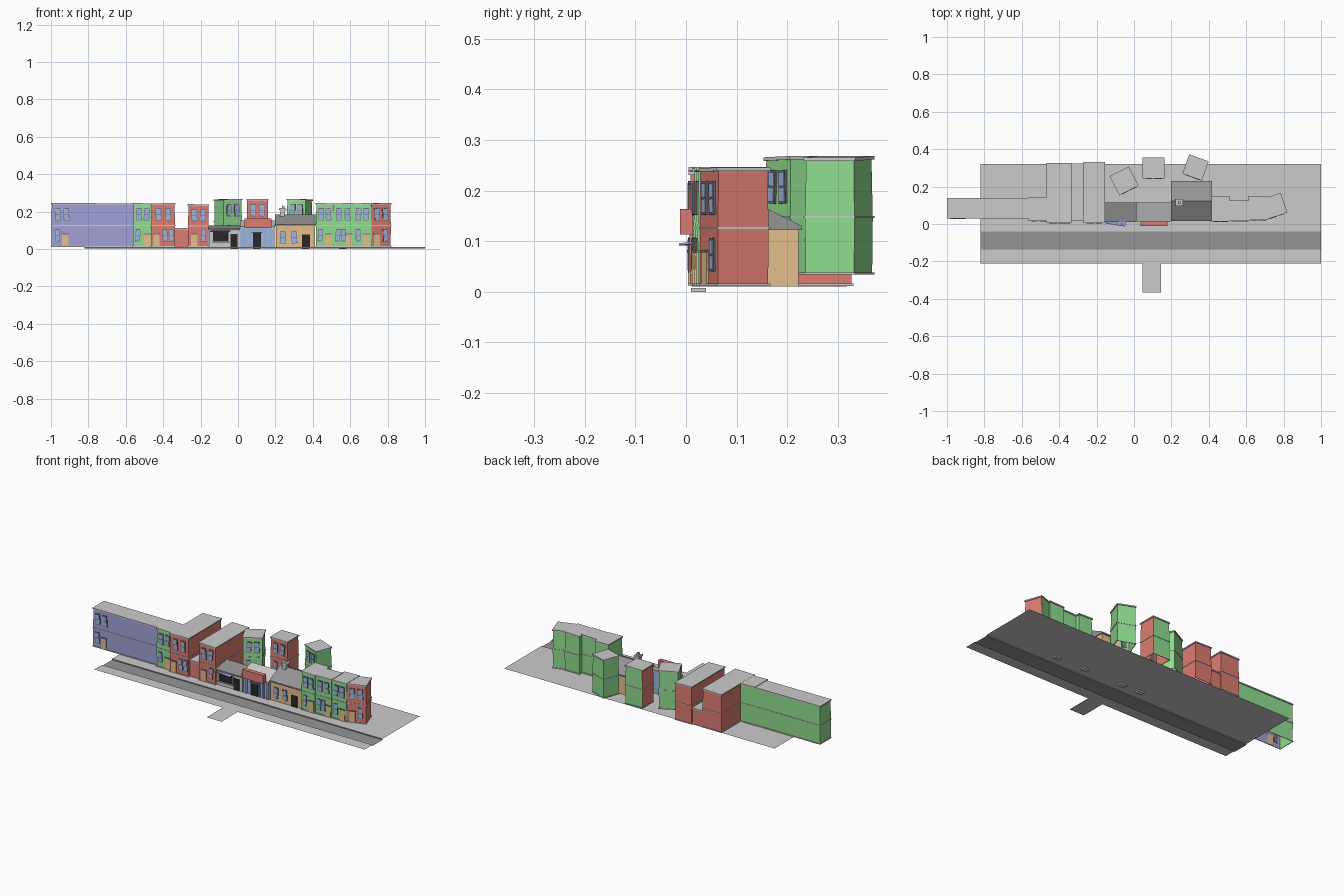
import bpy, bmesh, math, random
from mathutils import Matrix, Vector

if "Cube" in bpy.data.objects:
    bpy.data.objects.remove(bpy.data.objects["Cube"])

random.seed(4)
PALETTE = {
    "red": (0.72, 0.20, 0.17), "green": (0.28, 0.72, 0.28), "blue": (0.36, 0.36, 0.68),
    "orange": (0.76, 0.52, 0.27), "glass": (0.35, 0.47, 0.75), "frame": (0.16, 0.16, 0.19),
    "black": (0.02, 0.02, 0.02), "asphalt": (0.30, 0.30, 0.30), "pale": (0.75, 0.75, 0.75),
    "shop_blue": (0.33, 0.46, 0.68), "awning_blue": (0.25, 0.32, 0.75)}
MATS = {}


def mat(name):
    if name not in MATS:
        MATS[name] = bpy.data.materials.new(name)
        MATS[name].diffuse_color = (*PALETTE[name], 1)
    return MATS[name]


def make(name, verts, faces, cols=None, M=Matrix()):
    """Mesh object; cols is None, one colour, or one colour per face."""
    me = bpy.data.meshes.new(name)
    me.from_pydata([M @ Vector(v) for v in verts], [], faces)
    if isinstance(cols, str):
        cols = [cols] * len(faces)
    if cols:
        used = list(dict.fromkeys(cols))
        for c in used:
            me.materials.append(mat(c))
        for p, c in zip(me.polygons, cols):
            p.material_index = used.index(c)
    ob = bpy.data.objects.new(name, me)
    bpy.context.collection.objects.link(ob)
    return ob


def rect(w, d, z):
    return [(-w/2, -d/2, z), (w/2, -d/2, z), (w/2, d/2, z), (-w/2, d/2, z)]


def loft(name, loops, cols=None, M=Matrix(), caps=False):
    """Skin a stack of four-point loops; side order is front, right, back, left."""
    verts = [p for lp in loops for p in lp]
    faces = [(a*4+i, a*4+(i+1) % 4, a*4+4+(i+1) % 4, a*4+4+i)
             for a in range(len(loops)-1) for i in range(4)]
    if caps:
        n = len(verts)
        faces += [(3, 2, 1, 0), (n-4, n-3, n-2, n-1)]
    return make(name, verts, faces, cols, M)


def box(name, x, y, z, col=None, M=Matrix()):
    """Box from (min, max) pairs."""
    T = M @ Matrix.Translation(((x[0]+x[1])/2, (y[0]+y[1])/2, 0))
    w, d = x[1]-x[0], y[1]-y[0]
    return loft(name, [rect(w, d, z[0]), rect(w, d, z[1])], col, T, True)


def prism(name, x, prof, col=None):
    """Extrude a (y, z) profile along x."""
    n = len(prof)
    verts = [(xx, y, z) for xx in x for y, z in prof]
    faces = [(i, (i+1) % n, n+(i+1) % n, n+i) for i in range(n)]
    faces += [tuple(range(n))[::-1], tuple(range(n, 2*n))]
    return make(name, verts, faces, col)


def window(M, x, y, z, w=0.03, h=0.066):
    """Slightly crooked framed window with a mid bar."""
    W = M @ Matrix.Translation((x, y, z)) @ Matrix.Rotation(random.uniform(-.1, .1), 4, 'Y')
    box("window_frame", (-w/2, w/2), (-.004, .002), (-h/2, h/2), "frame", W)
    for s in (-1, 1):
        box("window_pane", (-w/2+.003, w/2-.003), (-.0055, -.003),
            sorted((s*.0015, s*(h/2-.004))), "glass", W)


def door(M, x, y, z, w=0.034, h=0.064, col="orange"):
    box("door", (x-w/2, x+w/2), (y-.004, y+.002), (z, z+h), col, M)
    box("door_lintel", (x-w/2-.003, x+w/2+.003), (y-.006, y+.002), (z+h, z+h+.005), "frame", M)


def house(c, size, cols, rot=0, z0=.012, h=.228, lay=(.3, .72), low=(.28,), dr=.72, fw=None):
    """Two-storey house; cols = front, right, back, left."""
    w, d = size
    M = Matrix.Translation((c[0], c[1], z0)) @ Matrix.Rotation(math.radians(rot), 4, 'Z')
    loft("house_walls", [rect(w, d, 0), rect(w+.002, d+.002, h*.48), rect(w-.002, d-.002, h)],
         list(cols)*2, M)
    o = .007
    for z in (0, h*.49):
        loft("storey_band", [rect(w, d, z), rect(w+o, d+o, z), rect(w+o, d+o, z+.004),
                             rect(w, d, z+.004)], None, M)
    # roof slab with a slight tilt
    t = random.uniform(-.002, .002)
    slab = [[(x, y, z+t*x/w*2) for x, y, z in rect(w+o, d+o, zz)] for zz in (h-.002, h+.005)]
    loft("roof_slab", slab, None, M, True)
    fw = fw or w
    fx = lambda f: -w/2 + fw*f
    for f in lay:
        window(M, fx(f), -d/2, h*.76)
    for f in low:
        window(M, fx(f), -d/2, h*.27, .026)
    if dr:
        door(M, fx(dr), -d/2, .002)


def span(x, y):
    return ((x[0]+x[1])/2, (y[0]+y[1])/2), (x[1]-x[0], y[1]-y[0])


# ground with a sunken road and a side path
prof = [(.32, .01), (-.04, .01), (-.04, .004), (-.136, .004), (-.136, .01), (-.21, .01)]
gv = [(x, y, z) for y, z in prof for x in (-.82, 1.0)]
make("ground", gv, [(2*i, 2*i+2, 2*i+3, 2*i+1) for i in range(5)],
     ["pale", "asphalt", "asphalt", "asphalt", "pale"]).data.materials[0] = None
make("side_path", [(.045, -.365, .01), (.145, -.365, .01), (.145, -.21, .01), (.045, -.21, .01)],
     [(0, 1, 2, 3)])

G, R = ["green"]*4, ["red"]*4
# left row
house(*span((-.9965, -.545), (.032, .136)), ["blue", "green", "green", "green"],
      fw=.11, low=(.28,), dr=.66)
house(*span((-.56, -.46), (.02, .138)), G, low=(.25,), dr=.74)
house(*span((-.463, -.338), (.008, .322)), R, low=(.58, .85), dr=.22)
house(*span((-.266, -.158), (.008, .327)), R, h=.222, low=(.75,), dr=.3)
# low link between the two deep red houses
box("link_block", (-.338, -.266), (.02, .318), (.011, .105), "red")
box("link_roof", (-.338, -.266), (.015, .323), (.105, .112))

# three towers behind, raised above the ground
house((-.053, .23), (.108, .108), G, rot=27, z0=.034)
house((.104, .299), (.112, .106), ["red", "red", "green", "red"], z0=.034)
house((.329, .302), (.104, .102), G, rot=-20, z0=.034)

# right row
house(*span((.418, .507), (.016, .147)), G, low=(.25,), dr=.74)
house(*span((.507, .615), (.02, .122)), G, low=(.25, .52), dr=.8)
house(*span((.615, .712), (.024, .147)), G, low=(.28,), dr=.72)
house((.747, .095), (.11, .104), ["red", "red", "green", "green"], rot=19, low=(.72,), dr=.3)

# grey shop with sloping roof and striped awning
I = Matrix()
prism("grey_shop_body", (-.155, .01), [(.018, .011), (.113, .011), (.113, .118), (.018, .1)])
prism("grey_shop_roof", (-.157, .012), [(.01, .098), (.115, .12), (.115, .126), (.01, .106)], "asphalt")
box("shop_window", (-.135, -.05), (.013, .02), (.04, .092), "black")
for x in (-.139, -.048):
    box("shop_window_side", (x, x+.005), (.01, .02), (.036, .096))
box("shop_window_sill", (-.14, -.042), (.008, .02), (.034, .04))
box("shop_door", (-.04, -.003), (.014, .02), (.011, .08), "black")
A = Matrix.Translation((-.095, .02, .097)) @ Matrix.Rotation(math.radians(-9), 4, 'Z') \
    @ Matrix.Rotation(.12, 4, 'X')
for i in range(8):
    box("awning_stripe", (-.052+i*.013, -.039+i*.013), (-.026, .006), (-.002, .002),
        "awning_blue" if i % 2 == 0 else "glass", A)

# blue shop with pilasters and a red fascia
prism("blue_shop_body", (.012, .196), [(.02, .011), (.11, .011), (.11, .145), (.02, .115)], "shop_blue")
prism("blue_shop_roof", (.01, .198), [(.013, .112), (.115, .146), (.115, .153), (.013, .12)], "pale")
box("fascia_board", (.036, .178), (-.012, .014), (.113, .164), "red")
for i in range(7):
    x = .014 + i*.0285
    if i != 3:
        box("pilaster", (x, x+.008), (.012, .02), (.011, .112), "glass")
box("shop_door", (.078, .122), (.014, .02), (.011, .085), "black")
box("shop_door_lintel", (.072, .128), (.01, .02), (.085, .091), "frame")

# orange cottage with pitched roof and chimney
box("cottage_walls", (.203, .412), (.024, .222), (.011, .126), "orange")
prism("cottage_roof", (.199, .417), [(.017, .122), (.229, .122), (.229, .13), (.122, .184), (.017, .13)],
      "asphalt")
for x in (.24, .3):
    window(I, x, .024, .062)
box("cottage_door", (.342, .384), (.019, .026), (.011, .078), "black")
C = Matrix.Translation((.233, .115, .15)) @ Matrix.Rotation(.12, 4, 'Y')
box("chimney_stack", (-.013, .013), (-.013, .013), (0, .062), None, C)
box("chimney_cap", (-.02, .02), (-.018, .018), (.058, .068), None, C)
box("chimney_pot", (-.007, .007), (-.007, .007), (.068, .082), None, C)

# sunken door steps
for x in (-.02, .1, .36, .56):
    box("door_step", (x-.02, x+.02), (.01, .04), (0, .008))

for m in bpy.data.materials:
    if m.users and not m.is_grease_pencil:
        m.use_nodes = True
        m.node_tree.nodes["Principled BSDF"].inputs["Base Color"].default_value = m.diffuse_color
